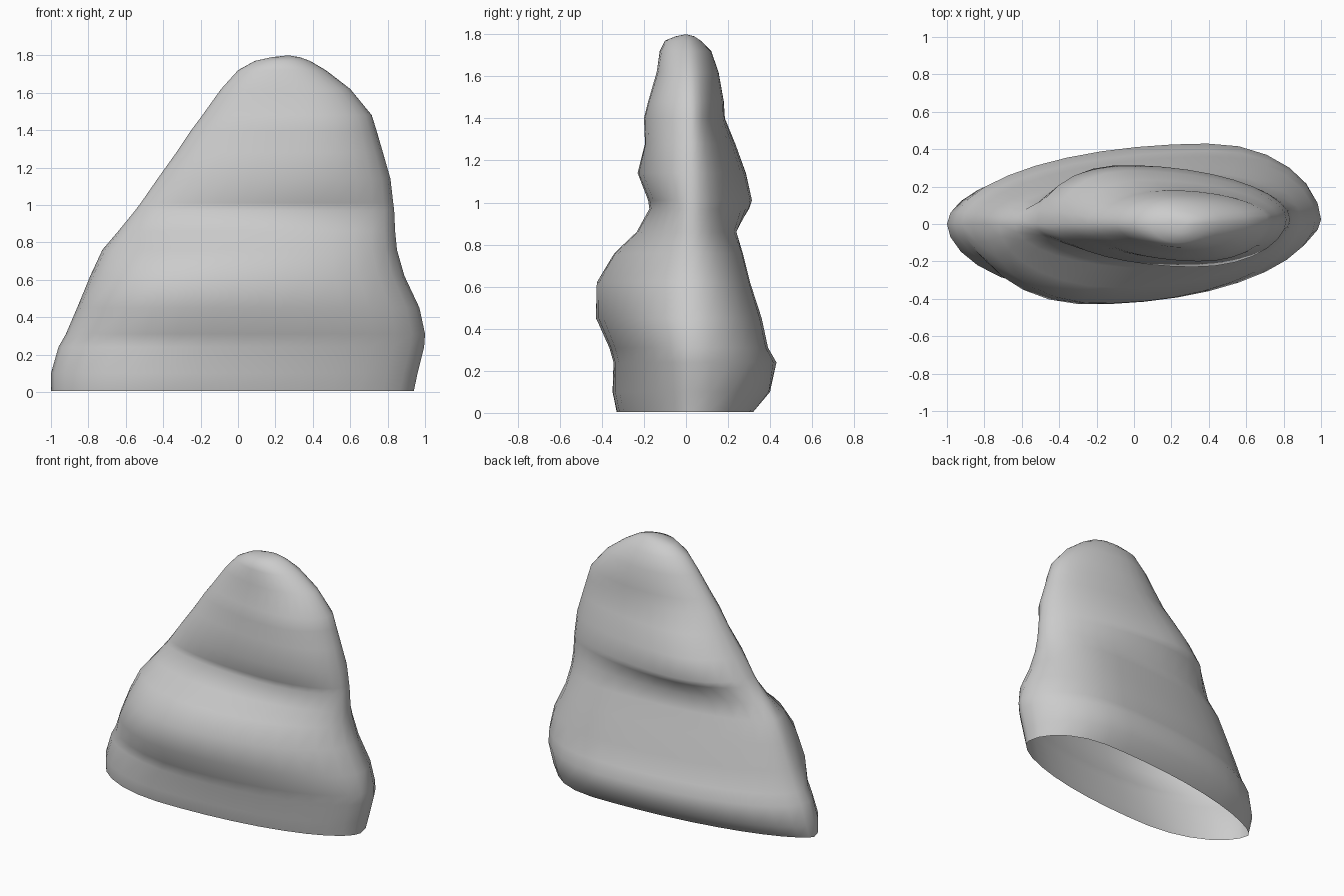
import bpy, bmesh, math

SIDES = 32

# Level: z, left x, right x, front y, back y, front bulge position, back bulge position (-1..1)
LEVELS = [
    (0.005, -1.00, 0.94, -0.33, 0.32, -0.36, 0.55),
    (0.10, -1.00, 0.96, -0.35, 0.40, -0.34, 0.46),
    (0.24, -0.96, 0.995, -0.345, 0.43, -0.25, 0.40),
    (0.31, -0.92, 1.00, -0.365, 0.39, -0.25, 0.42),
    (0.45, -0.86, 0.97, -0.43, 0.36, -0.33, 0.42),
    (0.62, -0.79, 0.89, -0.425, 0.305, -0.28, 0.45),
    (0.76, -0.725, 0.85, -0.34, 0.27, -0.20, 0.45),
    (0.86, -0.64, 0.84, -0.235, 0.24, -0.05, 0.35),
    (0.97, -0.55, 0.835, -0.175, 0.30, 0.12, -0.20),
    (1.01, -0.52, 0.83, -0.18, 0.315, 0.15, -0.32),
    (1.14, -0.43, 0.815, -0.23, 0.285, 0.22, -0.36),
    (1.28, -0.33, 0.775, -0.195, 0.235, 0.25, -0.32),
    (1.40, -0.25, 0.74, -0.20, 0.185, 0.24, -0.22),
    (1.48, -0.19, 0.715, -0.18, 0.18, 0.22, -0.15),
    (1.62, -0.09, 0.60, -0.14, 0.155, 0.12, -0.15),
    (1.72, 0.00, 0.47, -0.125, 0.12, 0.05, -0.15),
    (1.77, 0.09, 0.385, -0.10, 0.07, 0.0, -0.1),
    (1.79, 0.18, 0.33, -0.05, 0.04, 0.0, 0.0),
]


def ring(bm, level):
    """One skewed oval slice through the boulder."""
    z, left, right, front, back, pf, pb = level
    verts = []
    for i in range(SIDES):
        a = 2 * math.pi * i / SIDES
        u = math.cos(a)
        is_back = math.sin(a) >= 0
        peak, reach = (pb, back) if is_back else (pf, front)
        # Fuller or flatter curve on each quarter
        if is_back:
            power = 0.68 if z < 0.05 and u < peak else 0.52
        else:
            power = 0.56 if z < 0.4 else 0.52
        w = (u - peak) / (1 - peak if u > peak else 1 + peak)
        s = max(0.0, 1 - w * w) ** power
        x = (left + right) / 2 + u * (right - left) / 2
        tip = 0.012 * (1 + u) * min(1, right - left)
        verts.append(bm.verts.new((x, tip * (1 - s) + reach * s, z)))
    return verts


# Boulder shell, open underneath
bm = bmesh.new()
rings = [ring(bm, level) for level in LEVELS]
for lower, upper in zip(rings, rings[1:]):
    for i in range(SIDES):
        j = (i + 1) % SIDES
        bm.faces.new((lower[i], lower[j], upper[j], upper[i]))

# Rounded crown
crown = bm.verts.new((0.27, 0.0, 1.8))
for i in range(SIDES):
    bm.faces.new((rings[-1][i], rings[-1][(i + 1) % SIDES], crown))

for f in bm.faces:
    f.smooth = True
mesh = bpy.data.meshes.new("boulder")
bm.to_mesh(mesh)
bm.free()
boulder = bpy.data.objects.new("boulder", mesh)
bpy.context.collection.objects.link(boulder)
